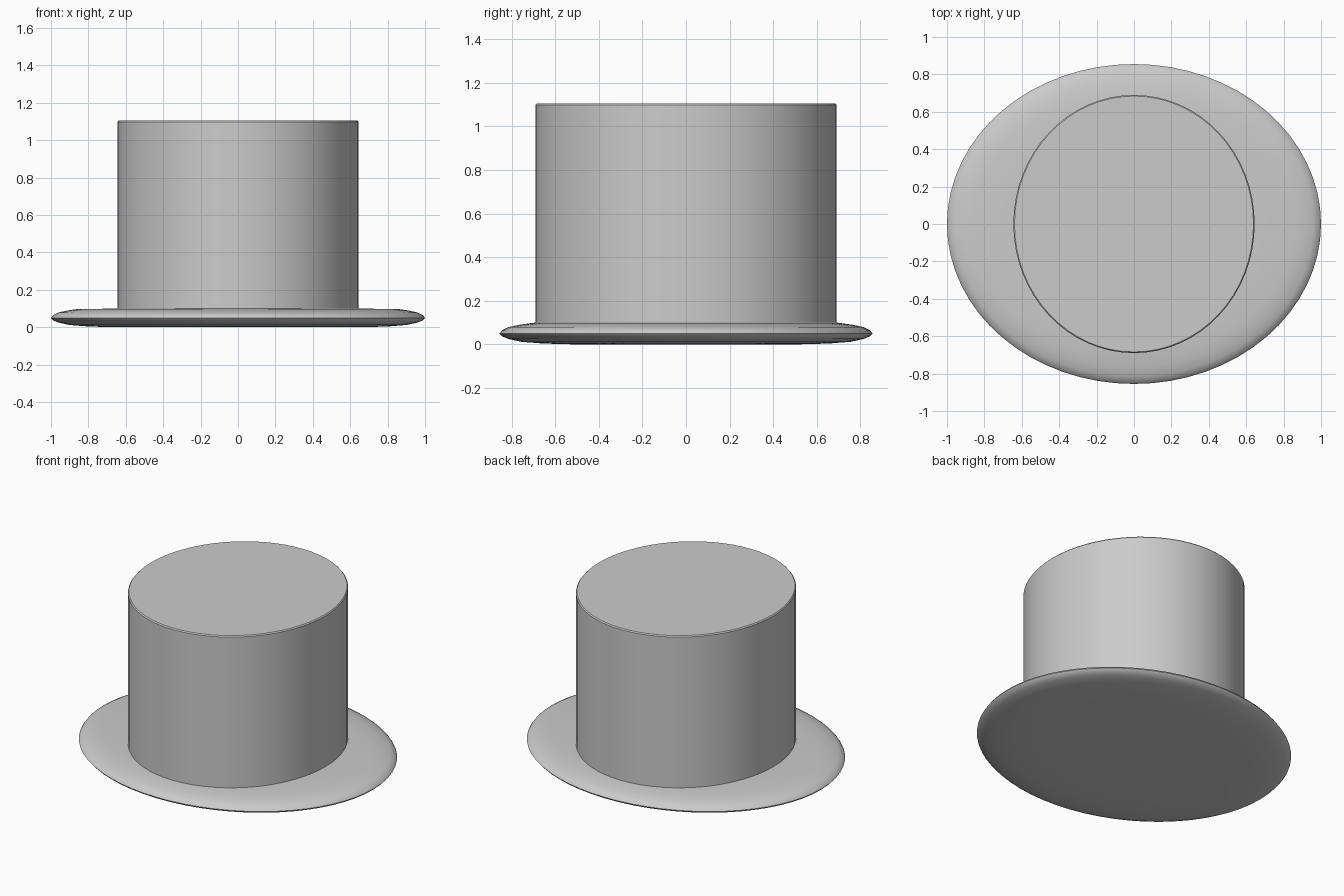
import bpy
import bmesh
from math import cos, sin, tau, radians

cube = bpy.data.objects.get("Cube")
if cube:
    bpy.data.objects.remove(cube, do_unlink=True)

felt = bpy.data.materials.new("grey_felt")
felt.use_nodes = True
GREY = (0.6, 0.6, 0.6, 1)
felt.diffuse_color = GREY
felt.node_tree.nodes["Principled BSDF"].inputs["Base Color"].default_value = GREY


def loft(name, rings, sides, cap_start, cap_end, angle):
    """Join stacked ellipses, each given as (x radius, y radius, height)."""
    bm = bmesh.new()
    loops = []
    for rx, ry, z in rings:
        loops.append([bm.verts.new((rx * cos(tau * i / sides), ry * sin(tau * i / sides), z))
                      for i in range(sides)])
    for low, high in zip(loops, loops[1:]):
        for i in range(sides):
            j = (i + 1) % sides
            bm.faces.new((low[i], low[j], high[j], high[i]))
    if cap_start:
        bm.faces.new(loops[0][::-1])
    if cap_end:
        bm.faces.new(loops[-1])
    mesh = bpy.data.meshes.new(name)
    bm.to_mesh(mesh)
    bm.free()
    mesh.materials.append(felt)
    obj = bpy.data.objects.new(name, mesh)
    bpy.context.collection.objects.link(obj)
    bpy.ops.object.select_all(action="DESELECT")
    obj.select_set(True)
    bpy.context.view_layer.objects.active = obj
    bpy.ops.object.shade_smooth_by_angle(angle=radians(angle))
    return obj


CROWN_X, CROWN_Y = 0.645, 0.69
BRIM_X, BRIM_Y = 1.0, 0.855

# Oval brim with a thin rounded rim: (inset from the rim, height)
rim = [(0.35, 0.0), (0.2, 0.004), (0.1, 0.012), (0.04, 0.025), (0.01, 0.038),
       (0, 0.05), (0.01, 0.064), (0.04, 0.079), (0.09, 0.09), (0.14, 0.097)]
brim_rings = [(BRIM_X - d, BRIM_Y - d, z) for d, z in rim]
brim_rings.append((CROWN_X, CROWN_Y, 0.1))
loft("brim", brim_rings, 64, True, False, 60)

# Straight crown with a flat top and a very slightly worn edge
crown_rings = [(CROWN_X, CROWN_Y, 0.1), (CROWN_X, CROWN_Y, 1.098),
               (CROWN_X - 0.006, CROWN_Y - 0.006, 1.105)]
loft("crown", crown_rings, 64, False, True, 35)
